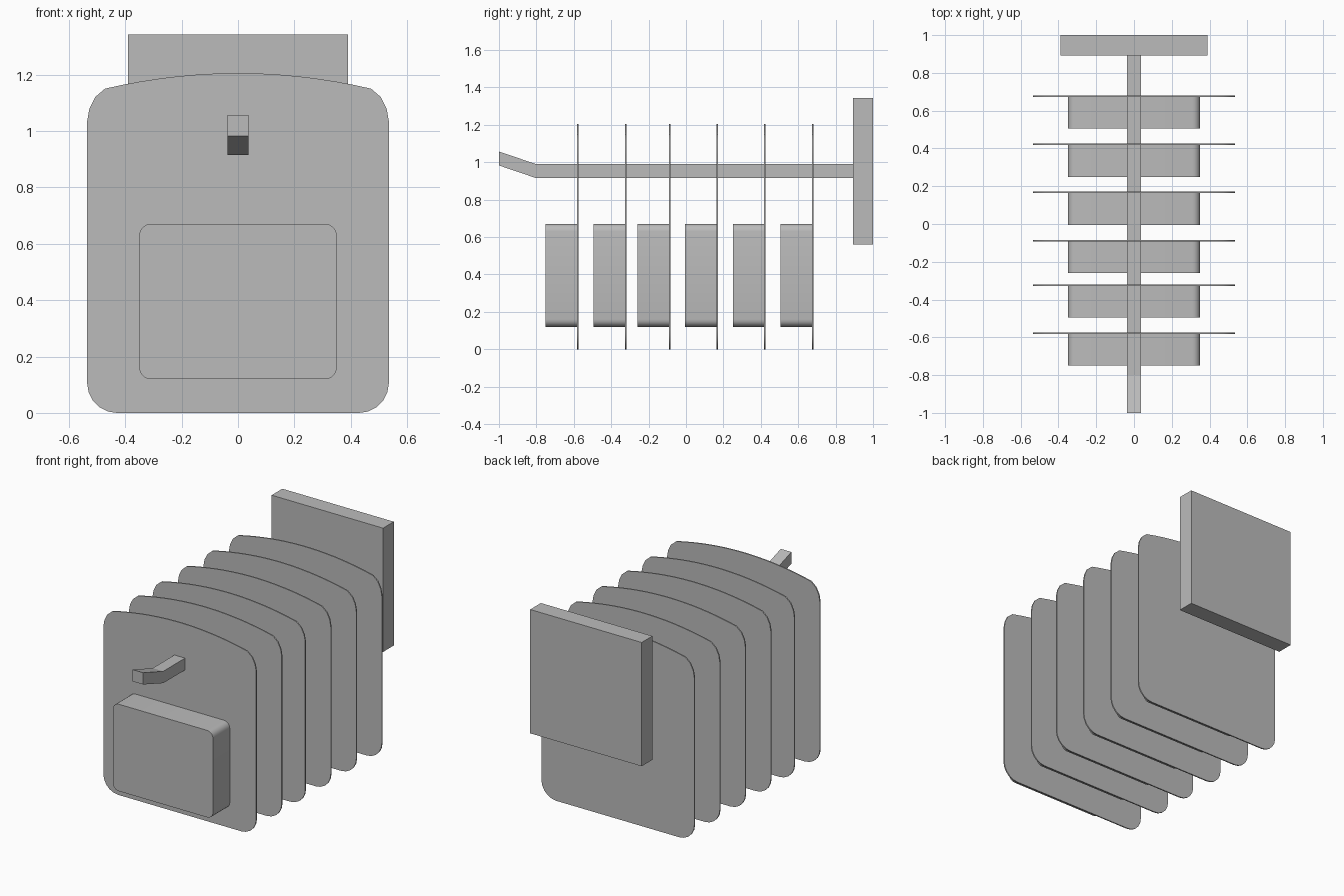
import bpy, bmesh
from math import sin, cos, pi, radians

cube = bpy.data.objects.get("Cube")
if cube:
    bpy.data.objects.remove(cube, do_unlink=True)

grey = bpy.data.materials.new("plain grey")
grey.use_nodes = True
COLOUR = (0.5, 0.5, 0.5, 1)
grey.diffuse_color = COLOUR
grey.node_tree.nodes["Principled BSDF"].inputs["Base Color"].default_value = COLOUR


def prism(name, outline, axis, start, end, smooth=False):
    """Extrude a closed 2D outline along x or y; outline is (other axis, z)."""
    bm = bmesh.new()
    place = (lambda a, z: (start, a, z)) if axis == "x" else (lambda a, z: (a, start, z))
    face = bm.faces.new([bm.verts.new(place(a, z)) for a, z in outline])
    ext = bmesh.ops.extrude_face_region(bm, geom=[face])
    verts = [v for v in ext["geom"] if isinstance(v, bmesh.types.BMVert)]
    d = end - start
    bmesh.ops.translate(bm, verts=verts, vec=(d, 0, 0) if axis == "x" else (0, d, 0))
    bmesh.ops.recalc_face_normals(bm, faces=bm.faces)
    mesh = bpy.data.meshes.new(name)
    bm.to_mesh(mesh)
    bm.free()
    mesh.materials.append(grey)
    obj = bpy.data.objects.new(name, mesh)
    bpy.context.collection.objects.link(obj)
    if smooth:
        bpy.ops.object.select_all(action="DESELECT")
        obj.select_set(True)
        bpy.context.view_layer.objects.active = obj
        bpy.ops.object.shade_smooth_by_angle(angle=radians(30))
    return obj


def arc(cx, cz, r, a0, a1, steps):
    angles = [radians(a0 + (a1 - a0) * i / steps) for i in range(steps + 1)]
    return [(cx + r * cos(a), cz + r * sin(a)) for a in angles]


def mirrored(half):
    """Close a right-hand half outline with its mirror image."""
    return half + [(-x, z) for x, z in reversed(half)]


# Bag panel: round lower corners, tighter upper corners, bowed top
panel = arc(0.43, 0.105, 0.105, -90, 0, 5)
panel += [(0.535, 1.035), (0.527, 1.08), (0.507, 1.12), (0.472, 1.15)]
for i in range(7):
    x = 0.41 - 0.065 * i
    panel.append((x, 1.205 - 0.055 * (x / 0.472) ** 2))
panel = mirrored(panel)

# Front pocket: rounded rectangle
pocket = mirrored(arc(0.31, 0.16, 0.04, -90, 0, 5) + arc(0.31, 0.63, 0.04, 0, 90, 5))

# Row of bags, each a thin panel with a pocket in front
for n, y in enumerate([-0.578, -0.323, -0.088, 0.167, 0.422, 0.677], 1):
    prism(f"bag_panel_{n}", panel, "y", y - 0.004, y + 0.004, True)
    prism(f"bag_pocket_{n}", pocket, "y", y - 0.172, y - 0.004, True)

# Hook bar with upturned tip
bar = [(0.9, 0.915), (-0.8, 0.915), (-1, 0.983), (-1, 1.057), (-0.8, 0.99), (0.9, 0.99)]
prism("hook_bar", bar, "x", -0.037, 0.037)

# Wall plate
prism("wall_plate", mirrored([(0.39, 0.56), (0.39, 1.343)]), "y", 0.893, 1.0)
